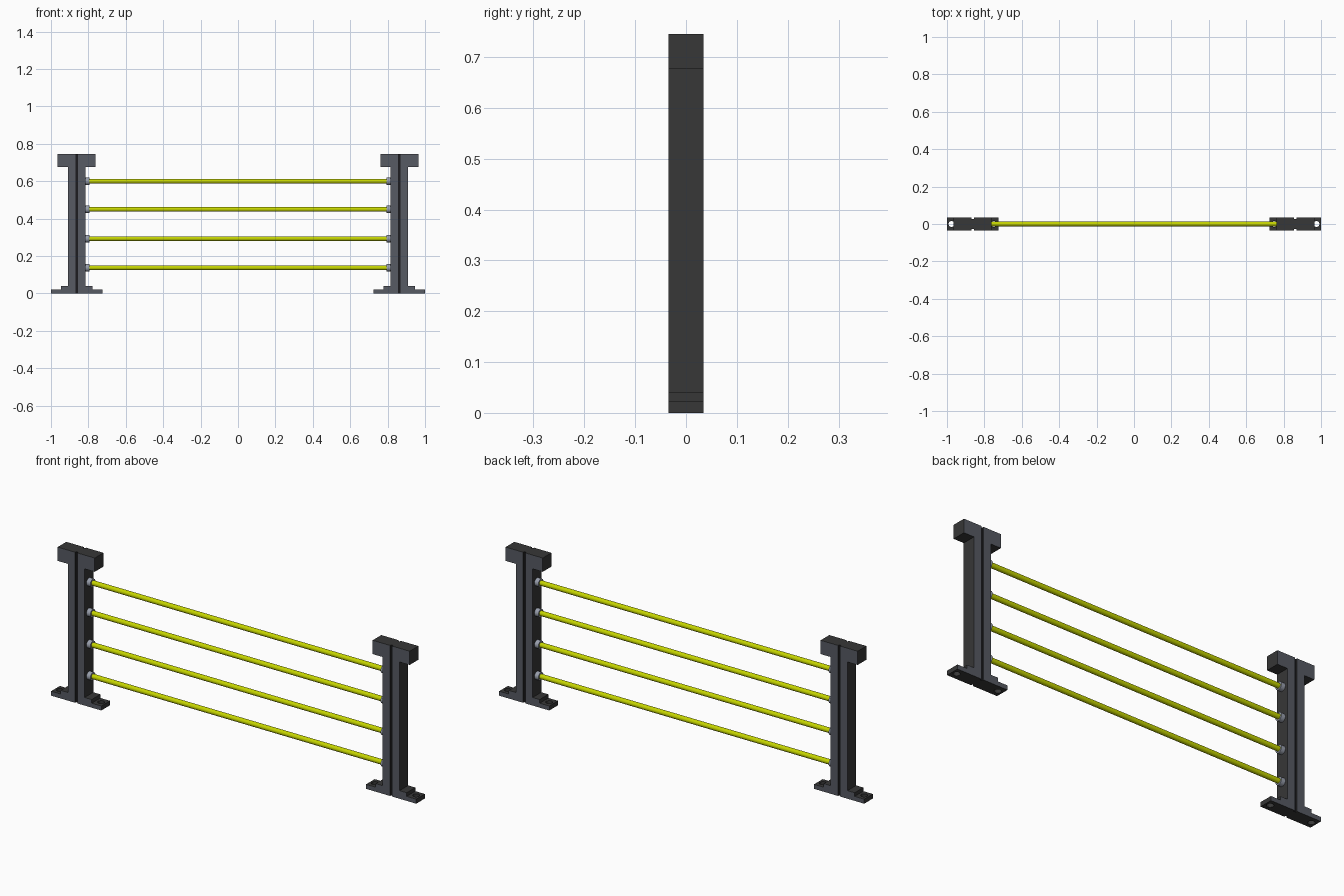
import bpy, bmesh, math
from mathutils import Matrix

if "Cube" in bpy.data.objects:
    bpy.data.objects.remove(bpy.data.objects["Cube"])


def material(name, rgb):
    m = bpy.data.materials.new(name)
    m.diffuse_color = (*rgb, 1)
    m.use_nodes = True
    m.node_tree.nodes["Principled BSDF"].inputs["Base Color"].default_value = m.diffuse_color
    return m


STEEL = material("slate_grey", (0.095, 0.103, 0.125))
CHARCOAL = material("charcoal", (0.038, 0.038, 0.038))
BLACK = material("groove_black", (0.012, 0.012, 0.014))
SOCKET = material("pale_grey", (0.32, 0.35, 0.42))
YELLOW = material("lime_yellow", (0.56, 0.66, 0.0))

D = 0.034      # half depth of the posts
G = 0.006      # half width of the centre groove
PX = 0.8625    # post centre
H = 0.745


def finish(name, bm, mats):
    bmesh.ops.recalc_face_normals(bm, faces=bm.faces[:])
    me = bpy.data.meshes.new(name)
    bm.to_mesh(me)
    bm.free()
    for m in mats:
        me.materials.append(m)
    ob = bpy.data.objects.new(name, me)
    bpy.context.collection.objects.link(ob)
    return ob


def rod(name, x0, x1, r, z, mat, sides):
    bm = bmesh.new()
    bmesh.ops.create_cone(bm, cap_ends=True, segments=sides, radius1=r, radius2=r, depth=abs(x1 - x0),
                          matrix=Matrix.Translation(((x0 + x1) / 2, 0, z)) @ Matrix.Rotation(math.pi / 2, 4, 'Y'))
    for f in bm.faces:
        f.smooth = len(f.verts) == 4
    for e in bm.edges:
        e.smooth = all(len(f.verts) == 4 for f in e.link_faces)
    return finish(name, bm, [mat])


# half silhouette of a post: foot, step, shaft and cap
HALF = [(G, 0), (0.1375, 0), (0.1375, 0.022), (0.085, 0.022), (0.085, 0.04),
        (0.046, 0.04), (0.046, 0.677), (0.1015, 0.677), (0.1015, H), (G, H)]


def half_post(name, cx, side):
    bm = bmesh.new()
    face = bm.faces.new([bm.verts.new((cx + side * x, -D, z)) for x, z in HALF])
    ext = bmesh.ops.extrude_face_region(bm, geom=[face])
    bmesh.ops.translate(bm, vec=(0, 2 * D, 0), verts=[v for v in ext["geom"] if isinstance(v, bmesh.types.BMVert)])
    bm.normal_update()
    # broad front and back faces are slate, edges are charcoal
    for f in bm.faces:
        f.material_index = 0 if abs(f.normal.y) > 0.5 else 1
    ob = finish(name, bm, [STEEL, CHARCOAL])
    # bolt hole through the foot
    bm = bmesh.new()
    bmesh.ops.create_cone(bm, cap_ends=True, segments=16, radius1=0.016, radius2=0.016, depth=0.08,
                          matrix=Matrix.Translation((cx + side * 0.113, 0, 0.0)))
    for f in bm.faces:
        f.material_index = 1
    cut = finish(name + "_hole_cutter", bm, [STEEL, CHARCOAL])
    mod = ob.modifiers.new("bolt_hole", 'BOOLEAN')
    mod.operation = 'DIFFERENCE'
    mod.solver = 'EXACT'
    mod.object = cut
    cut.hide_render = True
    cut.hide_set(True)


for label, s in (("left", -1), ("right", 1)):
    cx = s * PX
    half_post(label + "_post_outer_half", cx, s)
    half_post(label + "_post_inner_half", cx, -s)
    # recessed dark strip with charcoal ends
    bm = bmesh.new()
    bmesh.ops.create_cube(bm, size=1, matrix=Matrix.Translation((cx, 0, H / 2)) @
                          Matrix.Diagonal((2 * G, 2 * (D - 0.008), H, 1)))
    for f in bm.faces:
        f.material_index = 1 if abs(f.normal.z) > 0.5 else 0
    finish(label + "_post_groove", bm, [BLACK, CHARCOAL])

# four rails with their end sockets
for i, z in enumerate((0.137, 0.293, 0.45, 0.6)):
    rod(f"rail_{i + 1}", -0.81, 0.81, 0.0125, z, YELLOW, 16)
    for label, s in (("left", -1), ("right", 1)):
        rod(f"{label}_socket_{i + 1}", s * 0.825, s * 0.795, 0.02, z, SOCKET, 16)
